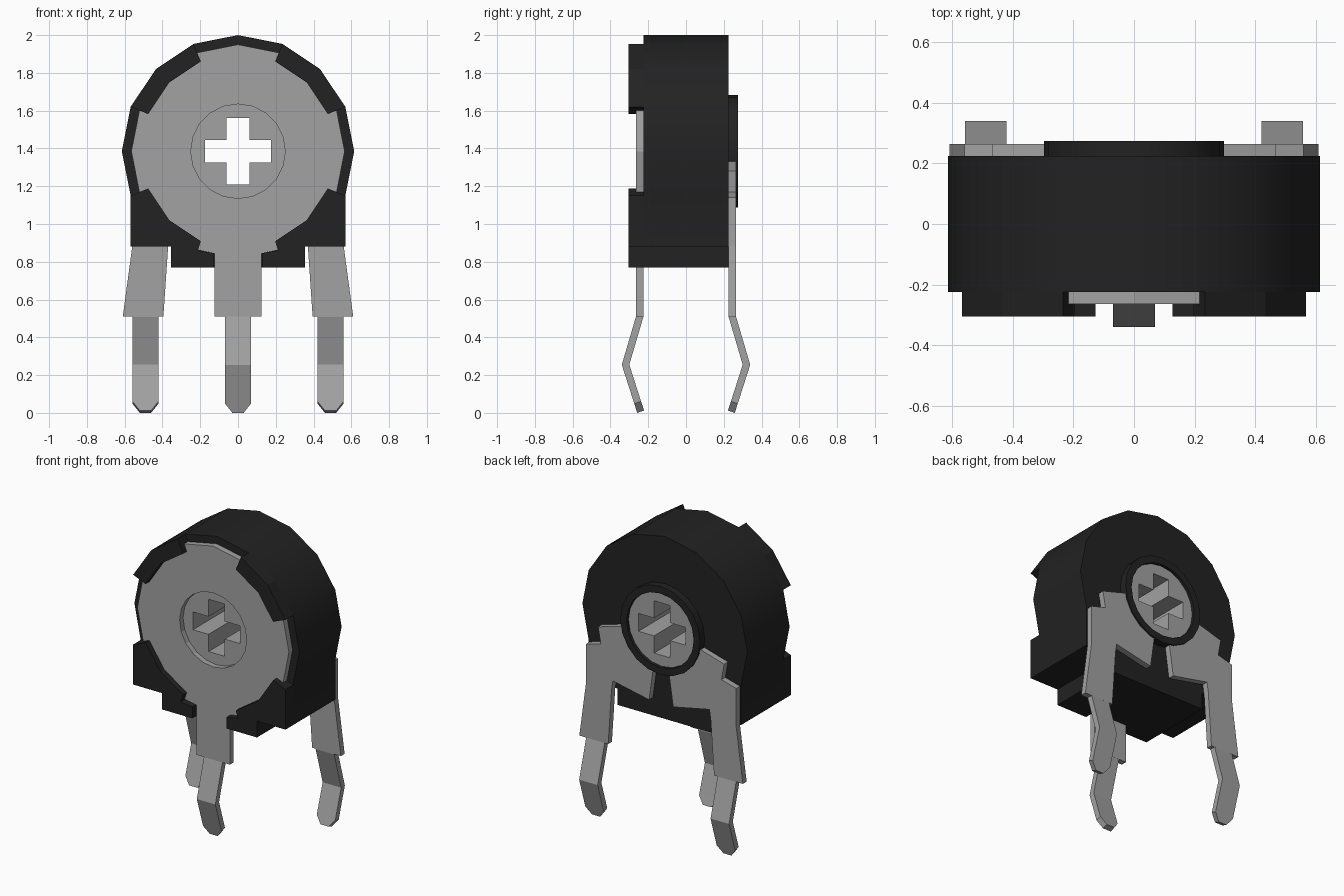
import bpy
import bmesh
import math

cube = bpy.data.objects.get("Cube")
if cube:
    bpy.data.objects.remove(cube, do_unlink=True)

CZ = 1.385  # height of the round body's axis


def material(name, value):
    m = bpy.data.materials.new(name)
    m.use_nodes = True
    colour = (value, value, value, 1.0)
    m.diffuse_color = colour
    bsdf = m.node_tree.nodes["Principled BSDF"]
    bsdf.inputs["Base Color"].default_value = colour
    bsdf.inputs["Roughness"].default_value = 0.6
    return m


BLACK = material("black plastic", 0.016)
METAL = material("grey metal", 0.36)


def arc(r, a0, a1, steps):
    """Points on a circle about the axis, angles in degrees."""
    pts = []
    for i in range(steps + 1):
        a = math.radians(a0 + (a1 - a0) * i / steps)
        pts.append((r * math.cos(a), CZ + r * math.sin(a)))
    return pts


def circle(r, n=20):
    return arc(r, 90, 450, n)[:-1]


def mirrored(pts):
    return [(-x, z) for x, z in reversed(pts)]


def add_object(name, bm, mat):
    bmesh.ops.recalc_face_normals(bm, faces=bm.faces[:])
    mesh = bpy.data.meshes.new(name)
    bm.to_mesh(mesh)
    bm.free()
    mesh.materials.append(mat)
    ob = bpy.data.objects.new(name, mesh)
    bpy.context.collection.objects.link(ob)
    return ob


def plate(name, loops, y0, y1, mat, smooth=False):
    """Fill x-z outlines (first outer, then holes) and extrude from y0 to y1."""
    bm = bmesh.new()
    edges = []
    for loop in loops:
        vs = [bm.verts.new((x, y0, z)) for x, z in loop]
        edges += [bm.edges.new((vs[i - 1], vs[i])) for i in range(len(vs))]
    bmesh.ops.triangle_fill(bm, use_beauty=True, use_dissolve=False, edges=edges)
    ext = bmesh.ops.extrude_face_region(bm, geom=bm.faces[:])
    for v in ext["geom"]:
        if isinstance(v, bmesh.types.BMVert):
            v.co.y = y1
    ob = add_object(name, bm, mat)
    if smooth:
        bpy.ops.object.select_all(action="DESELECT")
        ob.select_set(True)
        bpy.context.view_layer.objects.active = ob
        bpy.ops.object.shade_smooth_by_angle(angle=math.radians(30))
    return ob


def pin(name, x, side):
    """Kinked solder leg with a tapered tip; side is -1 front, +1 back."""
    rows = [(0.245, 0.53, 0.069), (0.245, 0.51, 0.069), (0.32, 0.255, 0.069),
            (0.256, 0.055, 0.069), (0.24, 0.006, 0.03)]
    bm = bmesh.new()
    prev = None
    for y, z, w in rows:
        cur = [bm.verts.new((x + s * w, side * y, z)) for s in (-1, 1)]
        if prev:
            bm.faces.new((prev[0], prev[1], cur[1], cur[0]))
        prev = cur
    ob = add_object(name, bm, METAL)
    mod = ob.modifiers.new("thickness", "SOLIDIFY")
    mod.thickness = 0.038
    mod.offset = 0
    mod.use_even_offset = True


# Main housing: round top, squared base with a lower centre block
half = [(0.355, 0.77), (0.355, 0.88), (0.568, 0.88)]
body = half + arc(0.615, -22.5, 202.5, 10) + mirrored(half)
plate("housing", [body, circle(0.25)], -0.225, 0.225, BLACK, True)

# Raised rim tabs on the front: two upper, two lower that run into the feet
upper = arc(0.515, 22.5, 67.5, 2) + arc(0.615, 67.5, 22.5, 2)
lower = arc(0.515, -22.5, -67.5, 2) + [
    (0.213, 0.86), (0.127, 0.845), (0.127, 0.77), (0.355, 0.77),
    (0.355, 0.88), (0.568, 0.88), (0.568, 1.15)]
for side, flip in (("left", False), ("right", True)):
    for level, pts in (("upper", upper), ("lower", lower)):
        plate(f"{level}_rim_tab_{side}", [mirrored(pts) if flip else pts],
              -0.305, -0.225, BLACK)

# Front metal disc with its shoulder
tail = [(0.125, 0.51), (0.125, 0.845)]
disc = tail + arc(0.565, -67.5, 247.5, 14) + mirrored(tail)
plate("front_contact_disc", [disc, circle(0.25)], -0.265, -0.225, METAL)
pin("front_pin", 0, -1)

# Rotor with a cross-shaped slot right through
a, b = 0.06, 0.176
quarter = [(b, -a), (b, a), (a, a), (a, b), (-a, b), (-a, a),
           (-b, a), (-b, -a), (-a, -a), (-a, -b), (a, -b), (a, -a)]
cross = [(x, CZ + z) for x, z in quarter]
plate("rotor", [circle(0.25), cross], -0.228, 0.255, METAL)

# Collar round the rotor on the back
plate("back_collar", [circle(0.298), circle(0.25)], 0.225, 0.275, BLACK, True)

# Back terminals, reaching from the collar down to the pins
terminal = [(0.295, 1.33), (0.47, 1.28), (0.45, 1.17), (0.56, 1.14),
            (0.56, 0.88), (0.61, 0.51), (0.395, 0.51), (0.37, 0.88),
            (0.36, 0.945), (0.09, 0.89), (0.06, 1.10)]
terminal += arc(0.28, -72, -15, 4)
for side, flip in (("left", False), ("right", True)):
    plate(f"back_terminal_{side}", [mirrored(terminal) if flip else terminal],
          0.225, 0.265, METAL)
    pin(f"back_pin_{side}", -0.49 if flip else 0.49, 1)
